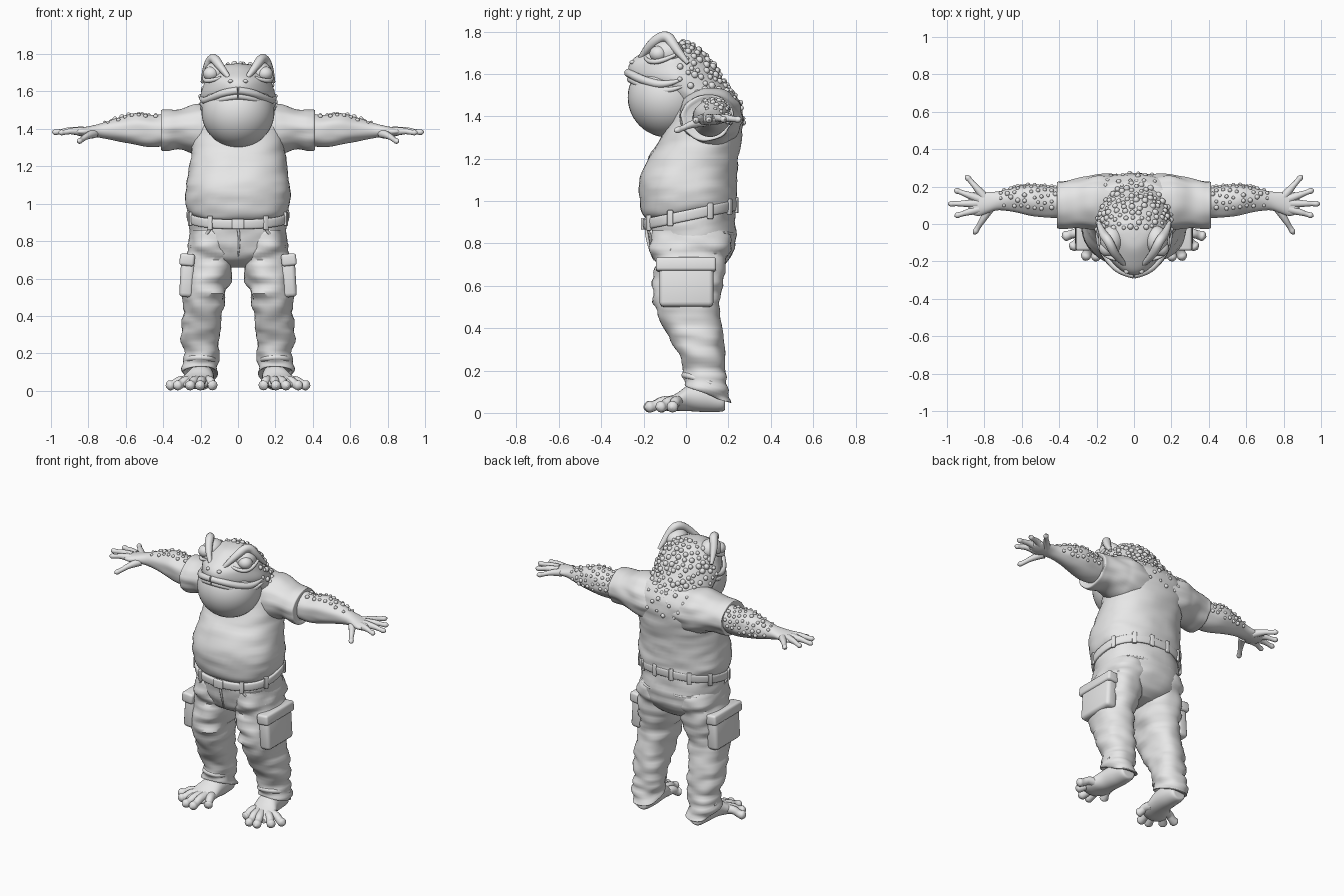
import bpy, bmesh, math, random
from mathutils import Vector, Matrix, noise

random.seed(4)
old = bpy.data.objects.get("Cube")
if old:
    bpy.data.objects.remove(old)

clay = bpy.data.materials.new("plain_grey")
clay.use_nodes = True
clay.diffuse_color = (0.8, 0.8, 0.8, 1)
clay.node_tree.nodes["Principled BSDF"].inputs["Base Color"].default_value = (0.8, 0.8, 0.8, 1)


def add(name, mesh, mirror=False):
    mesh.materials.clear()
    mesh.materials.append(clay)
    mesh.shade_smooth()
    ob = bpy.data.objects.new(name, mesh)
    bpy.context.collection.objects.link(ob)
    if mirror:
        ob.modifiers.new("Mirror", "MIRROR")
    return ob


def from_bmesh(name, bm, mirror=False):
    bmesh.ops.recalc_face_normals(bm, faces=bm.faces)
    mesh = bpy.data.meshes.new(name)
    bm.to_mesh(mesh)
    bm.free()
    return add(name, mesh, mirror)


def smooth_rings(rings, steps=5):
    """Catmull-Rom interpolation between cross-sections."""
    ext = [rings[0]] + rings + [rings[-1]]
    out = []
    for i in range(1, len(ext) - 2):
        for s in range(steps):
            t = s / steps
            out.append([0.5 * (2 * b + (c - a) * t + (2 * a - 5 * b + 4 * c - d) * t * t
                               + (3 * b - a - 3 * c + d) * t ** 3)
                        for a, b, c, d in zip(*ext[i - 1:i + 3])])
    return out + [list(rings[-1])]


def loft(name, axis, rings, mirror=False, power=2.0, taper=0.0, crease=0.0, segs=48):
    """Rings are (position, a0, a1, b0, b1, tilt): extents across the axis."""
    bm = bmesh.new()
    loops = []
    for pos, a0, a1, b0, b1, tilt in smooth_rings([tuple(r) + (0,) * (6 - len(r)) for r in rings]):
        loop = []
        for k in range(segs):
            ang = math.tau * k / segs
            c, s = math.cos(ang), math.sin(ang)
            c = math.copysign(abs(c) ** (2 / power), c)
            s = math.copysign(abs(s) ** (2 / power), s)
            c *= 1 - taper * max(0, -s)
            a = (a0 + a1) / 2 + c * (a1 - a0) / 2
            b = (b0 + b1) / 2 + s * (b1 - b0) / 2
            p = pos + tilt * s
            co = Vector({"x": (p, a, b), "y": (a, p, b), "z": (a, b, p)}[axis])
            if crease:
                out = Vector({"x": (0, c, s), "y": (c, 0, s), "z": (c, s, 0)}[axis])
                co += out * crease * noise.noise(Vector((co.x * 8, co.y * 8, co.z * 22)))
            loop.append(bm.verts.new(co))
        loops.append(loop)
    for l0, l1 in zip(loops, loops[1:]):
        for k in range(segs):
            j = (k + 1) % segs
            bm.faces.new((l0[k], l0[j], l1[j], l1[k]))
    bm.faces.new(loops[0])
    bm.faces.new(loops[-1])
    return from_bmesh(name, bm, mirror)


def tube(name, points, radii, mirror=True):
    """Round tube with varying thickness along a smooth path."""
    cu = bpy.data.curves.new(name, "CURVE")
    cu.dimensions = "3D"
    cu.bevel_depth = 1
    cu.bevel_resolution = 4
    cu.use_fill_caps = True
    sp = cu.splines.new("NURBS")
    sp.points.add(len(points) - 1)
    for pt, co, r in zip(sp.points, points, radii):
        pt.co = (*co, 1)
        pt.radius = r
    sp.use_endpoint_u = True
    sp.order_u = 3
    sp.resolution_u = 6
    tmp = bpy.data.objects.new("tmp", cu)
    bpy.context.collection.objects.link(tmp)
    deps = bpy.context.evaluated_depsgraph_get()
    mesh = bpy.data.meshes.new_from_object(tmp.evaluated_get(deps))
    bpy.data.objects.remove(tmp)
    return add(name, mesh, mirror)


def ball(name, loc, scale, mirror=True):
    bm = bmesh.new()
    bmesh.ops.create_uvsphere(bm, u_segments=40, v_segments=24, radius=1,
                              matrix=Matrix.Translation(loc) @ Matrix.Diagonal((*scale, 1)))
    return from_bmesh(name, bm, mirror)


def box(name, loc, size, mirror=True, turn=0.0, lean=0.0, bevel=0.015):
    bm = bmesh.new()
    m = Matrix.Translation(loc) @ Matrix.Rotation(turn, 4, "Z") @ Matrix.Rotation(lean, 4, "Y")
    bmesh.ops.create_cube(bm, size=1, matrix=m @ Matrix.Diagonal((*size, 1)))
    bmesh.ops.bevel(bm, geom=bm.edges[:], offset=bevel, segments=3, affect="EDGES", profile=0.5)
    return from_bmesh(name, bm, mirror)


def warts(name, source, rule, count, gap, size, mirror):
    """Scatter small bumps over the faces that pass the rule."""
    bm = bmesh.new()
    faces = [p for p in source.data.polygons if rule(p.center, p.normal)]
    spots = []
    for p in random.sample(faces, len(faces)):
        if len(spots) >= count:
            break
        if all((p.center - s).length > gap for s in spots):
            spots.append(p.center.copy())
            r = size * random.uniform(0.75, 1.25)
            bmesh.ops.create_icosphere(bm, subdivisions=2, radius=r, matrix=Matrix.Translation(p.center))
    return from_bmesh(name, bm, mirror)


# Head running into the humped neck
head = loft("head", "z", [
    (1.30, -.17, .17, -.03, .24), (1.43, -.19, .19, -.10, .255), (1.49, -.2, .2, -.16, .23),
    (1.53, -.2, .2, -.22, .205), (1.58, -.2, .2, -.262, .17), (1.63, -.185, .185, -.272, .14),
    (1.67, -.17, .17, -.25, .105), (1.71, -.13, .13, -.19, .065), (1.74, -.08, .08, -.13, .03),
    (1.75, -.02, .02, -.07, -.02)], taper=0.25)
ball("throat_pouch", (0, -.085, 1.49), (.195, .19, .19), mirror=False)
lip = [(0, -.272, 1.605), (.07, -.258, 1.597), (.14, -.19, 1.565), (.19, -.1, 1.545), (.2, -.03, 1.57)]
tube("upper_lip", lip, (.02, .02, .02, .019, .006))
tube("lower_lip", [(x * .98, y + .01, z - .03) for x, y, z in lip], (.017, .017, .017, .016, .006))
ball("eye_mound", (.12, -.085, 1.70), (.06, .075, .06))
ball("eye", (.145, -.13, 1.695), (.042, .042, .038))
tube("brow_ridge", [(.05, -.215, 1.675), (.1, -.17, 1.74), (.135, -.09, 1.79), (.17, -.05, 1.72),
                    (.19, .01, 1.65)], (.012, .024, .026, .024, .01))
tube("lower_eyelid", [(.09, -.19, 1.675), (.15, -.18, 1.655), (.185, -.11, 1.66), (.18, -.05, 1.69)],
     (.008, .012, .012, .008))
ball("nostril", (.04, -.252, 1.655), (.014, .014, .01))
warts("back_warts", head, lambda c, n: c.z > 1.44 and c.y > -.03 and n.y > -.1, 130, .03, .0145, False)

# Shirt and sleeves
shirt = loft("shirt", "z", [
    (.94, -.235, .235, -.17, .225, .035), (.96, -.262, .262, -.2, .238, .03),
    (1.01, -.28, .28, -.215, .24, .015), (1.09, -.278, .278, -.222, .24), (1.19, -.262, .262, -.185, .245),
    (1.29, -.25, .25, -.125, .262), (1.40, -.25, .25, -.08, .27), (1.47, -.235, .235, -.05, .255),
    (1.52, -.2, .2, -.02, .215)], power=2.35, crease=.008)
loft("sleeve", "x", [
    (.08, -.04, .26, 1.25, 1.52), (.19, -.03, .265, 1.255, 1.535), (.25, -.025, .255, 1.27, 1.53),
    (.32, -.02, .235, 1.29, 1.51), (.38, -.025, .225, 1.285, 1.505), (.41, -.022, .222, 1.29, 1.5),
    (.405, 0, .2, 1.31, 1.48)], True, crease=.012)
warts("shoulder_warts", shirt, lambda c, n: 1.36 < c.z < 1.5 and n.y > .3 and abs(c.x) < .17, 30, .045, .012, False)

# Arms and hands
arm = loft("arm", "x", [
    (.36, .03, .195, 1.315, 1.485), (.45, .03, .2, 1.305, 1.475), (.54, .04, .21, 1.31, 1.485),
    (.63, .065, .2, 1.33, 1.462), (.72, .077, .178, 1.35, 1.435), (.78, .06, .175, 1.36, 1.42),
    (.83, .045, .175, 1.362, 1.408), (.87, .06, .165, 1.37, 1.4), (.885, .09, .13, 1.38, 1.39)],
    True, crease=.008)
warts("arm_warts", arm, lambda c, n: .4 < c.x < .72 and n.z + n.y > .3, 60, .03, .011, True)
fingertips = [(.9, .26, 1.385), (.962, .183, 1.385), (.995, .108, 1.382), (.96, .042, 1.38), (.857, -.055, 1.33)]
bases = [(.80, .145, 1.385), (.83, .135, 1.387), (.84, .11, 1.387), (.83, .08, 1.385), (.77, .085, 1.375)]
for i, (base, tip) in enumerate(zip(bases, fingertips)):
    b, t = Vector(base), Vector(tip)
    tube(f"finger_{i + 1}", [b, b.lerp(t, .4) + Vector((0, 0, .008)), b.lerp(t, .75), b.lerp(t, .93), t],
         (.025, .018, .012, .018, .003))

# Trousers
loft("trouser_seat", "z", [
    (.66, -.09, .09, -.06, .12), (.70, -.2, .2, -.13, .185), (.76, -.245, .245, -.165, .225),
    (.84, -.258, .258, -.178, .235), (.91, -.258, .258, -.183, .23, .035),
    (.965, -.26, .26, -.185, .235, .04)], power=2.3, crease=.01)
loft("trouser_leg", "z", [
    (.86, .03, .25, -.15, .2), (.78, .015, .268, -.165, .22), (.70, .015, .275, -.15, .19),
    (.60, .04, .283, -.152, .165), (.50, .065, .29, -.148, .155), (.40, .08, .295, -.1, .17),
    (.30, .09, .295, -.05, .182), (.20, .102, .29, -.005, .187), (.145, .108, .292, -.012, .195, -.02),
    (.09, .11, .285, -.005, .205, -.04), (.1, .13, .265, .02, .18, -.04)], True, power=2.3, crease=.02)
loft("waistband", "z", [
    (.912, -.255, .255, -.18, .225, .045), (.913, -.272, .272, -.2, .24, .045),
    (.957, -.274, .274, -.203, .243, .045), (.958, -.255, .255, -.18, .225, .045)], power=2.3)
box("buckle", (0, -.203, .892), (.065, .02, .055), False, bevel=.006)
for i, ang in enumerate((-60, -22, 22, 55, 80)):
    c, s = math.cos(math.radians(ang)), math.sin(math.radians(ang))
    shape = lambda v: math.copysign(abs(v) ** .87, v)
    box(f"belt_loop_{i + 1}", (.274 * shape(c), .02 + .222 * shape(s), .936 + .045 * s),
        (.016, .028, .075), turn=math.radians(ang), bevel=.005)
tube("fly_seam", [(0, -.188, .87), (.012, -.185, .8), (0, -.15, .72)], (.007, .007, .004), False)
tube("front_pocket_seam", [(.14, -.17, .88), (.17, -.165, .82), (.25, -.07, .77)], (.007, .009, .006))
tube("back_pocket_seam", [(.07, .228, .85), (.13, .222, .84), (.2, .175, .85)], (.007, .009, .006))
tube("hem_fold", [(.12, .1, .16), (.13, .01, .17), (.2, -.015, .18), (.28, .03, .17), (.285, .12, .14)],
     (.01, .014, .015, .014, .01))
box("cargo_pocket", (.272, .002, .6), (.075, .255, .2), lean=-.06, bevel=.022)
box("cargo_flap", (.272, .0, .70), (.08, .285, .065), lean=-.1, bevel=.014)

# Feet and toes
loft("foot", "y", [
    (.185, .17, .22, .03, .07), (.175, .145, .245, .008, .1), (.1, .13, .26, .004, .14),
    (.02, .13, .275, .008, .135), (-.04, .135, .305, .01, .095), (-.09, .15, .315, .01, .07),
    (-.12, .18, .29, .015, .05)], True)
for i, (x, y) in enumerate([(.385, -.07), (.34, -.135), (.265, -.195), (.205, -.2), (.13, -.13)]):
    t = Vector((x, y, .025))
    b = Vector((.2 + .3 * (x - .24), -.03, .05))
    tube(f"toe_{i + 1}", [b, b.lerp(t, .45) + Vector((0, 0, .02)), b.lerp(t, .7), b.lerp(t, .93), t],
         (.03, .026, .022, .031, .005))

# Smooth shading with sharp creases kept
bpy.ops.object.select_all(action="DESELECT")
for ob in bpy.context.collection.objects:
    if ob.type == "MESH":
        ob.select_set(True)
        bpy.context.view_layer.objects.active = ob
bpy.ops.object.shade_smooth_by_angle(angle=math.radians(50))
